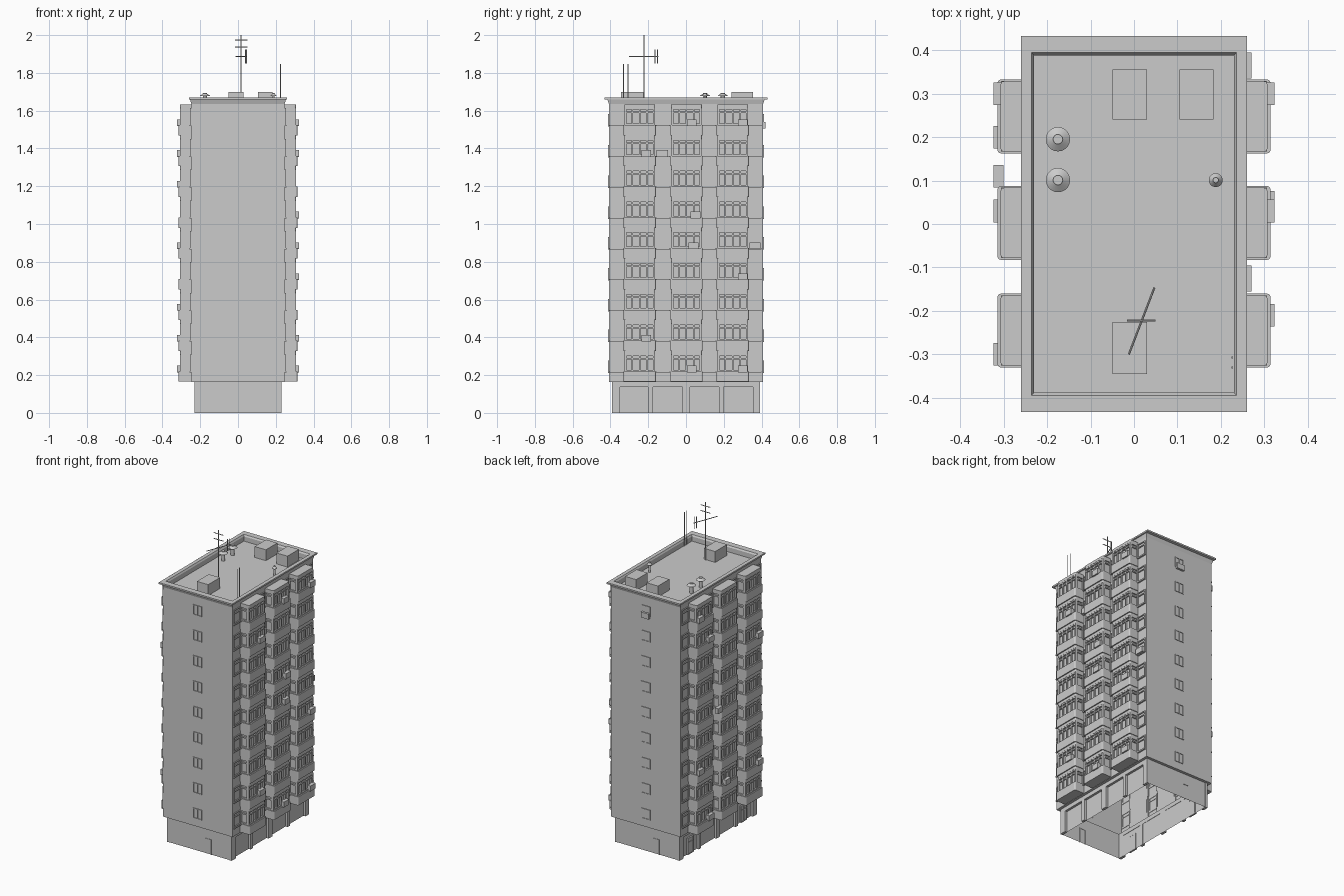
import bpy, bmesh, math
from mathutils import Vector

if "Cube" in bpy.data.objects:
    bpy.data.objects.remove(bpy.data.objects["Cube"])

FLOORS = [0.265 + 0.163 * i for i in range(9)]   # window centre heights
BAYS = [-0.245, 0.0025, 0.2475]                  # bay centres along y
STRIPS = [-0.367, -0.122, 0.122, 0.364]          # wall windows between bays
WALL = 0.247


def finish(name, bm):
    me = bpy.data.meshes.new(name)
    bm.to_mesh(me)
    bm.free()
    ob = bpy.data.objects.new(name, me)
    bpy.context.collection.objects.link(ob)
    return ob


def prism(bm, pts, z0, z1):
    lo = [bm.verts.new((x, y, z0)) for x, y in pts]
    hi = [bm.verts.new((x, y, z1)) for x, y in pts]
    n = len(pts)
    fs = [bm.faces.new(lo[::-1]), bm.faces.new(hi)]
    fs += [bm.faces.new((lo[i], lo[(i + 1) % n], hi[(i + 1) % n], hi[i])) for i in range(n)]
    bmesh.ops.recalc_face_normals(bm, faces=fs)


def box(bm, x0, x1, y0, y1, z0, z1):
    prism(bm, [(x0, y0), (x1, y0), (x1, y1), (x0, y1)], z0, z1)


def bay_slab(bm, s, yc, hw, xo, z0, z1, r=0.008):
    # plan with rounded outer corners
    pts = [(0.24, yc - hw)]
    for cy, a0 in ((yc - hw + r, -90), (yc + hw - r, 0)):
        for a in (0, 30, 60, 90):
            t = math.radians(a0 + a)
            pts.append((xo - r + r * math.cos(t), cy + r * math.sin(t)))
    pts.append((0.24, yc + hw))
    prism(bm, [(s * x, y) for x, y in pts], z0, z1)


def rod(bm, a, b, r=0.0025, r2=None, seg=8):
    a, b = Vector(a), Vector(b)
    d = b - a
    m = d.to_track_quat('Z', 'Y').to_matrix().to_4x4()
    m.translation = (a + b) / 2
    bmesh.ops.create_cone(bm, cap_ends=True, segments=seg, radius1=r,
                          radius2=r if r2 is None else r2, depth=d.length, matrix=m)


def window_bars(put, u0, u1, z0, z1, posts, transom, w=0.006):
    # frame, posts and transom in the plane of a wall
    for z in (z0, transom, z1 - w):
        put(u0, u1, z, z + w)
    for i in range(posts):
        u = u0 + (u1 - u0 - w) * i / (posts - 1)
        put(u, u + w, z0, z1)


# Hollow tower shell: open base, overhang, walls, cornice, parapet, roof deck
bm = bmesh.new()
rings = [(.215, .39, 0), (.215, .39, .163), (WALL, .408, .163), (WALL, .408, 1.635),
         (.253, .416, 1.658), (.26, .432, 1.66), (.26, .432, 1.67), (.236, .394, 1.67),
         (.23, .388, 1.66), (.23, .388, 1.63)]
prev = None
for hx, hy, z in rings:
    cur = [bm.verts.new((sx * hx, sy * hy, z)) for sx, sy in ((-1, -1), (1, -1), (1, 1), (-1, 1))]
    if prev:
        for i in range(4):
            j = (i + 1) % 4
            bm.faces.new((prev[i], prev[j], cur[j], cur[i]))
    prev = cur
bm.faces.new(prev)
finish("tower_shell", bm)

# Ground floor posts and lintel on the long sides
bm = bmesh.new()
for s in (-1, 1):
    for y0, y1 in ((-.392, -.35), (-.2, -.175), (-.018, .02), (.175, .198), (.355, .392)):
        box(bm, s * .213, s * .23, y0, y1, 0, .137)
    box(bm, s * .213, s * .23, -.392, .392, .137, .163)
finish("ground_floor_frame", bm)

# Doors on the ends and entrances on the left side
bm = bmesh.new()
for s in (-1, 1):
    for x0, x1, z0, z1 in ((.04, .044, 0, .095), (.081, .085, 0, .095), (.04, .085, .092, .096)):
        box(bm, -s * x0, -s * x1, s * .388, s * .393, z0, z1)
for y in (-.27, .27):
    box(bm, -.213, -.221, y - .025, y + .025, 0, .1)
    window_bars(lambda u0, u1, z0, z1: box(bm, -.213, -.224, u0, u1, z0, z1),
                y - .03, y + .03, 0, .105, 3, .075, .004)
finish("doors", bm)

# Projecting bays: parapet, recessed glazing and cap on every floor
par, glass, frames = bmesh.new(), bmesh.new(), bmesh.new()
for s in (-1, 1):
    for yc in BAYS:
        for z in FLOORS:
            bay_slab(par, s, yc, .085, .314, z - .10, z - .045)
            bay_slab(par, s, yc, .081, .307, z + .045, z + .063)
            bay_slab(glass, s, yc, .074, .297, z - .045, z + .045, .003)
            window_bars(lambda u0, u1, a, b: box(frames, s * .29, s * .306, u0, u1, a, b),
                        yc - .081, yc + .081, z - .045, z + .045, 5, z + .018, .008)
            for t in (-1, 1):
                window_bars(lambda u0, u1, a, b: box(frames, s * u0, s * u1, yc + t * .07, yc + t * .081, a, b),
                            .243, .306, z - .045, z + .045, 2, z + .018, .008)
finish("bay_parapets", par)
finish("bay_glazing", glass)
finish("bay_window_frames", frames)

# Flush windows between bays
bm = bmesh.new()
for s in (-1, 1):
    for y in STRIPS:
        for z in FLOORS:
            window_bars(lambda u0, u1, a, b: box(bm, s * .245, s * .253, u0, u1, a, b),
                        y - .035, y + .035, z - .045, z + .045, 2, z + .018)
            box(bm, s * .245, s * .257, y - .037, y + .037, z - .051, z - .045)
finish("side_windows", bm)

# Two-pane windows on the end walls
bm = bmesh.new()
for s in (-1, 1):
    for z in FLOORS:
        zc = z - .02
        window_bars(lambda u0, u1, a, b: box(bm, u0, u1, s * .406, s * .412, a, b),
                    -.032, .03, zc - .033, zc + .033, 3, zc - .033, .005)
finish("end_windows", bm)

# Air conditioners: side, y, floor index
bm = bmesh.new()
for s, y, i in ((1, .03, 8), (1, .3, 8), (1, -.21, 7), (1, .05, 5), (1, .04, 4), (1, .3, 3), (1, -.21, 1),
                (1, .03, 0), (1, .3, 0), (-1, .3, 8), (-1, .2, 7), (-1, -.3, 6), (-1, .11, 4),
                (-1, .3, 2), (-1, -.3, 1), (-1, .03, 1), (-1, .2, 0)):
    z = FLOORS[i]
    box(bm, s * .3, s * .323, y - .026, y + .026, z - .05, z - .015)
for y, i in ((-.125, 7), (.365, 4)):
    box(bm, .245, .27, y - .03, y + .03, FLOORS[i] - .05, FLOORS[i] - .015)
box(bm, -.03, .025, .405, .422, 1.505, 1.54)
finish("air_conditioners", bm)

# Roof boxes
bm = bmesh.new()
for x0, x1, y0, y1 in ((-.05, .03, .24, .355), (.105, .183, .24, .355), (-.05, .03, -.345, -.225)):
    box(bm, x0, x1, y0, y1, 1.63, 1.70)
finish("roof_boxes", bm)

# Mushroom vents
bm = bmesh.new()
for x, y, r in ((-.175, .195, .028), (-.175, .101, .028), (.188, .101, .016)):
    rod(bm, (x, y, 1.63), (x, y, 1.682), r * .4, seg=20)
    rod(bm, (x, y, 1.678), (x, y, 1.69), r, r * .4, 20)
    rod(bm, (x, y, 1.69), (x, y, 1.694), r * .4, seg=20)
ob = finish("roof_vents", bm)
bpy.context.view_layer.objects.active = ob
ob.select_set(True)
bpy.ops.object.shade_smooth_by_angle()

# Antenna with crossbars and boom, plus two plain poles
bm = bmesh.new()
rod(bm, (.016, -.222, 1.63), (.016, -.222, 2.0), .003)
for z in (1.975, 1.938):
    rod(bm, (-.016, -.222, z), (.05, -.222, z))
rod(bm, (-.012, -.3, 1.887), (.047, -.146, 1.887))
for x, y in ((.04, -.163), (.044, -.152)):
    rod(bm, (x, y, 1.85), (x, y, 1.925))
finish("antenna", bm)
bm = bmesh.new()
for y in (-.33, -.307):
    rod(bm, (.226, y, 1.63), (.226, y, 1.847))
finish("roof_poles", bm)
